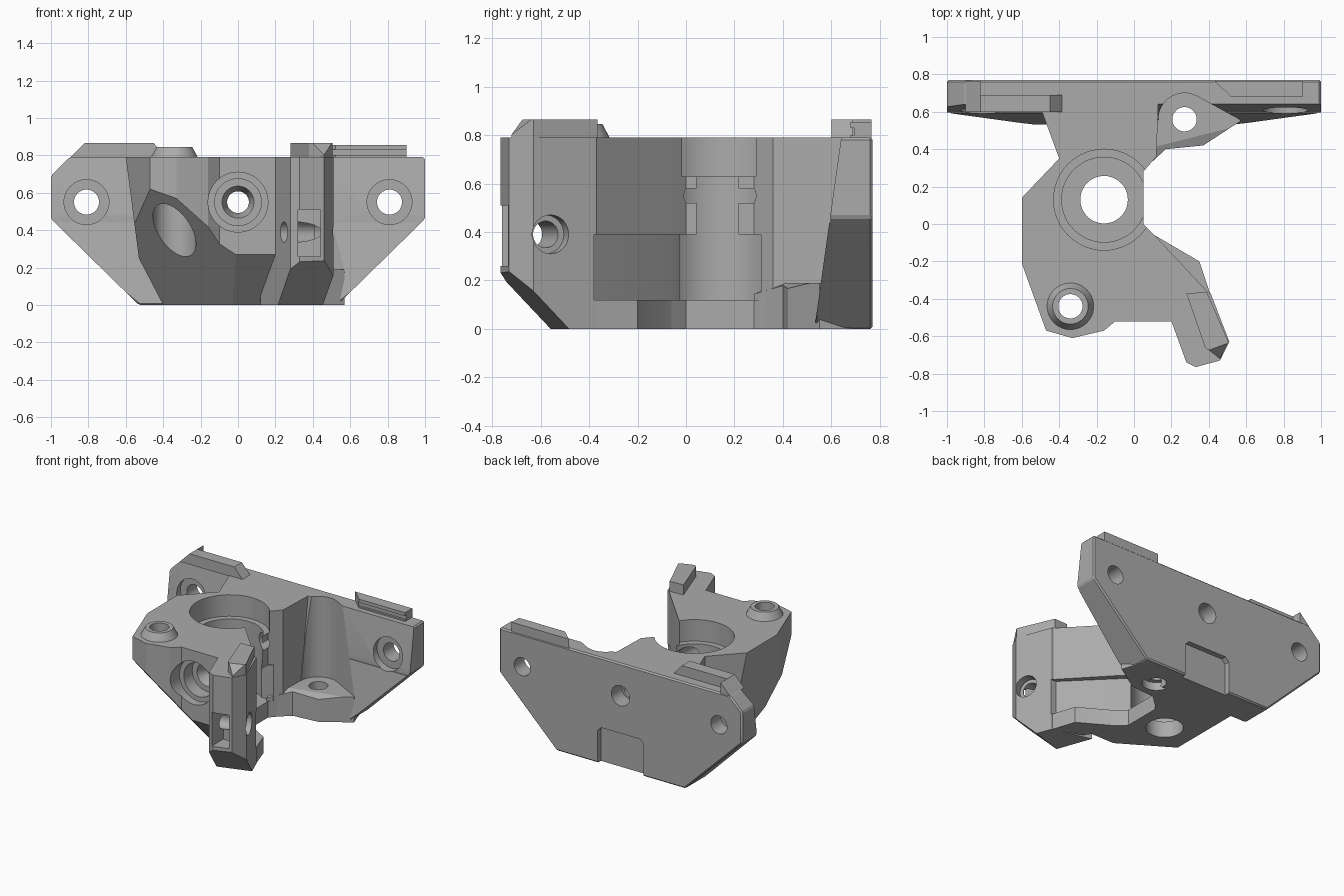
import bpy, bmesh, math
from mathutils import Vector, Matrix

old = bpy.data.objects.get("Cube")
if old:
    bpy.data.objects.remove(old, do_unlink=True)

grey = bpy.data.materials.new("plain grey")
grey.use_nodes = True
colour = (0.41, 0.41, 0.41, 1)
grey.diffuse_color = colour
grey.node_tree.nodes["Principled BSDF"].inputs["Base Color"].default_value = colour


def finish(name, bm):
    bmesh.ops.recalc_face_normals(bm, faces=bm.faces)
    mesh = bpy.data.meshes.new(name)
    bm.to_mesh(mesh)
    bm.free()
    mesh.materials.append(grey)
    ob = bpy.data.objects.new(name, mesh)
    bpy.context.collection.objects.link(ob)
    return ob


def prism(name, outline, lo, hi, axis="z", bevel=0):
    """Extrude an outline along z (points are x, y) or along y (points are x, z)."""
    bm = bmesh.new()
    place = (lambda a, b, d: (a, b, d)) if axis == "z" else (lambda a, b, d: (a, d, b))
    face = bm.faces.new([bm.verts.new(place(a, b, lo)) for a, b in outline])
    ext = bmesh.ops.extrude_face_region(bm, geom=[face])
    move = Vector(place(0, 0, hi - lo))
    bmesh.ops.translate(bm, vec=move, verts=[v for v in ext["geom"] if isinstance(v, bmesh.types.BMVert)])
    bmesh.ops.recalc_face_normals(bm, faces=bm.faces)
    if bevel:
        bmesh.ops.bevel(bm, geom=bm.edges[:], offset=bevel, segments=1, affect="EDGES")
    return finish(name, bm)


def cone(name, start, end, r1, r2=None):
    start, end = Vector(start), Vector(end)
    bm = bmesh.new()
    turn = (end - start).to_track_quat("Z", "Y").to_matrix().to_4x4()
    bmesh.ops.create_cone(bm, cap_ends=True, segments=48, radius1=r1, radius2=r1 if r2 is None else r2,
                          depth=(end - start).length, matrix=Matrix.Translation((start + end) / 2) @ turn)
    return finish(name, bm)


def boolean(ob, cutters, operation="DIFFERENCE"):
    bpy.context.view_layer.objects.active = ob
    for c in cutters:
        mod = ob.modifiers.new("cut", "BOOLEAN")
        mod.operation, mod.solver, mod.object = operation, "EXACT", c
        bpy.ops.object.modifier_apply(modifier=mod.name)


def slice_off(ob, point, normal):
    """Remove everything on the side the normal points to and close the cut."""
    bm = bmesh.new()
    bm.from_mesh(ob.data)
    geom = bm.verts[:] + bm.edges[:] + bm.faces[:]
    cut = bmesh.ops.bisect_plane(bm, geom=geom, plane_co=point, plane_no=Vector(normal).normalized(), clear_outer=True)
    edges = [e for e in cut["geom_cut"] if isinstance(e, bmesh.types.BMEdge)]
    bmesh.ops.holes_fill(bm, edges=edges, sides=0)
    bmesh.ops.recalc_face_normals(bm, faces=bm.faces)
    bm.to_mesh(ob.data)
    bm.free()


TOP = 0.79
BX, BY = -0.16, 0.13      # main bore
LX, LY = -0.34, -0.44     # front corner screw
FX, FY = 0.27, 0.56       # low flange screw

# Mounting plate, thicker towards the bottom
plate = prism("back_plate", [(-1, 0.46), (-1, 0.69), (-0.9, TOP), (1, TOP), (1, 0.46), (0.53, 0), (-0.53, 0)],
              0.53, 0.77, "y", 0.01)
slice_off(plate, (0, 0.53, 0), (0, -1, 0.14))
upper = prism("cut_upper", [(-1.1, 0.4), (1.1, 0.4), (1.1, 0.597), (-1.1, 0.597)], 0.44, 1)

# Main body core with sloped undersides
core = prism("main_body", [(-0.51, 0.65), (-0.40, 0.35), (-0.6, 0.14), (-0.6, -0.21), (-0.47, -0.57), (-0.33, -0.61),
                           (-0.16, -0.57), (-0.10, -0.52), (0.22, -0.52), (0.41, -0.38), (0.11, -0.06), (0.05, 0),
                           (0.05, 0.28), (0.12, 0.36), (0.13, 0.65)], 0, TOP)
slice_off(core, (LX, LY, 0.4), (-0.65, -1.04, -1))
slice_off(core, (0, -0.52, 0.27), (0, -1, -1))
slice_off(core, (-0.6, 0, TOP), (-1, 0, -0.13))
slice_off(core, (-0.4, 0, 0), (-0.25, 0, -0.13))

# Front arm
arm = prism("front_arm", [(0.12, -0.3), (0.2, -0.52), (0.28, -0.74), (0.33, -0.765), (0.46, -0.73), (0.51, -0.63),
                          (0.41, -0.37)], 0, TOP)
slice_off(arm, (0.36, -0.765, 0.24), (0.3, -0.95, -1))

# Foot ledge and flange low down on the open side
foot = prism("foot_ledge", [(-0.02, 0), (0.05, 0.0), (0.11, -0.06), (0.35, -0.2), (0.41, -0.38), (0.2, -0.3)], 0, 0.12)
flange = prism("low_flange", [(0.04, 0.28), (0.17, 0.40), (0.37, 0.42), (0.57, 0.55), (0.52, 0.7), (0.08, 0.7)], 0, 0.19)
slice_off(flange, (0.3, 0.46, 0.19), (0.1, -0.4, 1))

# Collar around the corner screw
collar = cone("screw_collar", (LX, LY, TOP - 0.01), (LX, LY, 0.845), 0.13, 0.095)

# Ridges on the top edge
rail_a = prism("right_rail", [(-0.9, 0.785), (-0.82, 0.865), (-0.45, 0.865), (-0.38, 0.785)], 0.6, 0.69, "y")
rail_end = prism("right_rail_end", [(-0.9, 0.785), (-0.82, 0.865), (-0.82, 0.785)], 0.6, 0.765, "y")
rail_b = prism("left_rail", [(0.43, 0.765), (0.52, 0.68), (0.9, 0.68), (0.9, 0.765)], 0.785, 0.855)
groove = prism("cut_groove", [(0.4, 0.6), (1, 0.6), (1, 0.695), (0.4, 0.695)], 0.80, 0.83)
boolean(rail_b, [groove])
ridge = prism("arm_ridge", [(0.28, -0.37), (0.39, -0.365), (0.505, -0.63), (0.46, -0.72), (0.38, -0.66)], 0.78, 0.865)
slice_off(ridge, (0.44, -0.66, 0.865), (0.34, -0.94, 1))

# Cutters
main_bore = [cone("cut_seat", (BX, BY, 0.63), (BX, BY, 1), 0.27),
             cone("cut_bore", (BX, BY, 0.12), (BX, BY, 0.7), 0.227),
             cone("cut_exit", (BX, BY, -0.1), (BX, BY, 0.2), 0.127)]
long_hole = cone("cut_long", (0, -1, 0.55), (0, 1, 0.55), 0.058)
front_seat = [cone("cut_front_seat", (0, -0.7, 0.55), (0, -0.46, 0.55), 0.16),
              cone("cut_front_step", (0, -0.5, 0.55), (0, -0.36, 0.55), 0.125),
              cone("cut_front_cone", (0, -0.4, 0.55), (0, -0.26, 0.55), 0.1, 0.05)]
corner = [cone("cut_corner", (LX, LY, 0), (LX, LY, 1), 0.065),
          cone("cut_corner_seat", (LX, LY, -0.1), (LX, LY, 0.6), 0.115)]
undercut = prism("cut_under", [(-0.03, 0.31), (-0.03, 0), (0.06, -0.07), (0.37, -0.38), (0.6, -0.38), (0.6, 0.31)],
                 0.12, 0.39)
arc = [(FX + 0.14 * math.cos(a), FY + 0.14 * math.sin(a)) for a in [math.radians(180 - 12 * i) for i in range(11)]]
pocket = prism("cut_pocket", [(0.13, 0.3)] + arc + [(0.58, 0.55), (0.58, 0.3)], 0.17, 1)
flange_hole = [cone("cut_flange", (FX, FY, -0.1), (FX, FY, 0.5), 0.065),
               cone("cut_flange_seat", (FX, FY, -0.1), (FX, FY, 0.06), 0.1)]
wing_holes = []
for s in (-1, 1):
    wing_holes += [cone("cut_wing", (s * 0.81, 0.4, 0.55), (s * 0.81, 1, 0.55), 0.067),
                   cone("cut_wing_seat", (s * 0.81, 0.4, 0.55), (s * 0.81, 0.65, 0.55), 0.12)]
notch = prism("cut_notch", [(-0.19, -0.1), (-0.19, 0.24), (-0.16, 0.27), (0.16, 0.27), (0.19, 0.24), (0.19, -0.1)],
              0.73, 0.9, "y")
back_hole = cone("cut_back", (0, 0.6, 0.55), (0, 1, 0.55), 0.075)
arm_mid, across = Vector((0.37, -0.6, 0.39)), Vector((0.94, 0.34, 0))
arm_holes = [cone("cut_arm", arm_mid - across, arm_mid + across, 0.055),
             cone("cut_arm_seat", arm_mid + across * 0.06, arm_mid + across, 0.08),
             prism("cut_arm_slot", [(0.32, 0.26), (0.32, 0.51), (0.44, 0.51), (0.44, 0.26)], -0.9, -0.63, "y")]

boolean(plate, [upper, pocket, notch, back_hole, long_hole] + wing_holes + flange_hole[:1])
boolean(core, main_bore + [undercut, pocket, long_hole] + front_seat + corner)
boolean(arm, arm_holes + [undercut])
boolean(foot, main_bore)
boolean(flange, flange_hole + main_bore[:1])
boolean(collar, corner[:1])

for ob in list(bpy.data.objects):
    if ob.name.startswith("cut_"):
        bpy.data.objects.remove(ob, do_unlink=True)

# Round walls smooth, flat faces crisp
bpy.ops.object.select_all(action="DESELECT")
for ob in (plate, core, arm, foot, flange, collar, rail_a, rail_end, rail_b, ridge):
    ob.select_set(True)
bpy.context.view_layer.objects.active = core
bpy.ops.object.shade_smooth_by_angle(angle=math.radians(20))
